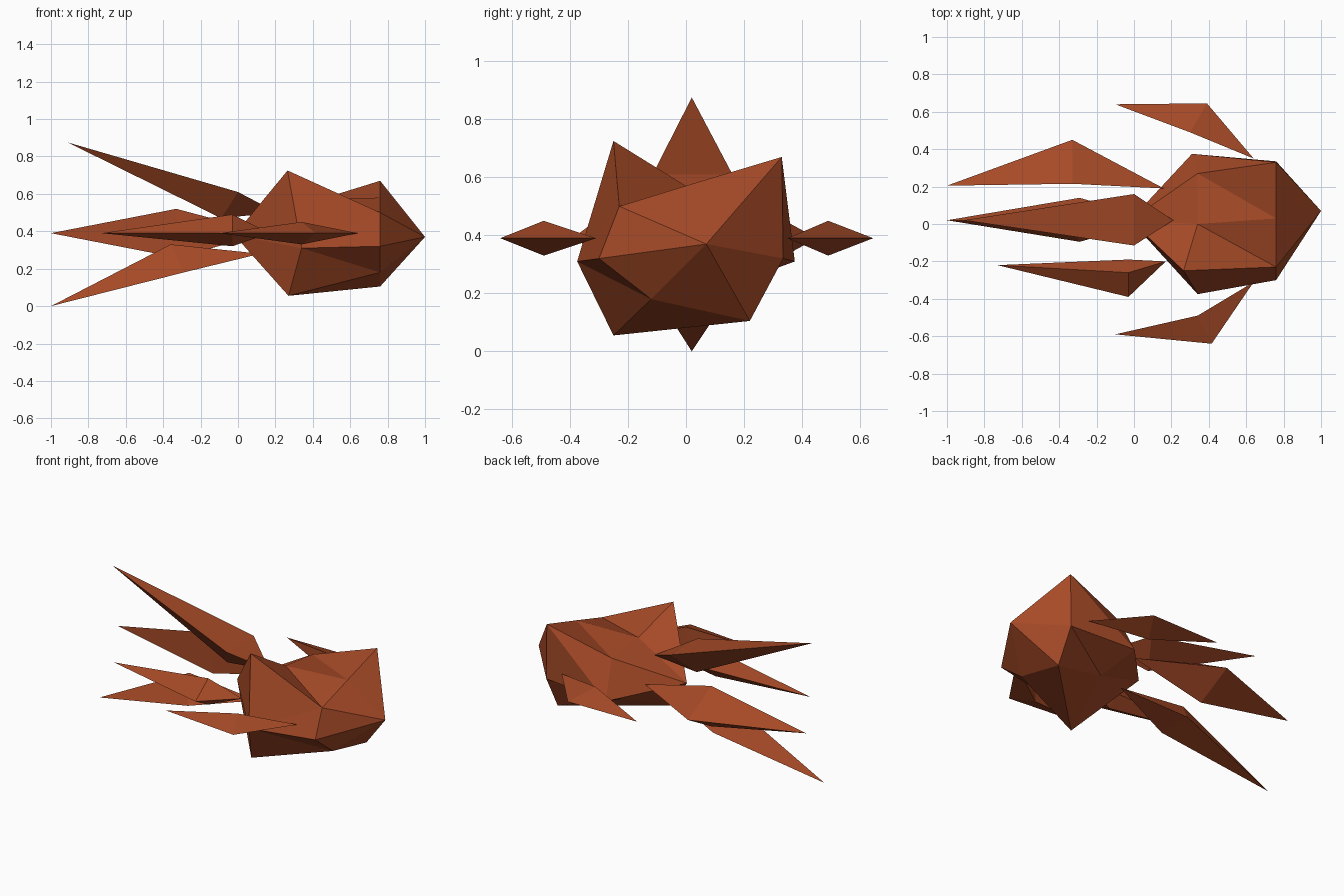
import bpy
import bmesh

# Remove the default object
default_object = bpy.data.objects.get("Cube")
if default_object is not None:
    bpy.data.objects.remove(default_object, do_unlink=True)

# Single rust colour shared by every part
rust = bpy.data.materials.new("rust_orange")
rust.use_nodes = True
rust_colour = (0.38, 0.068, 0.02, 1)
rust.diffuse_color = rust_colour
shader = next(node for node in rust.node_tree.nodes if node.type == "BSDF_PRINCIPLED")
shader.inputs["Base Color"].default_value = rust_colour
shader.inputs["Roughness"].default_value = 0.8


def finish(part_name, mesh_builder):
    """Turn a bmesh into a flat shaded object with outward normals."""
    bmesh.ops.recalc_face_normals(mesh_builder, faces=mesh_builder.faces[:])
    mesh = bpy.data.meshes.new(part_name)
    mesh_builder.to_mesh(mesh)
    mesh_builder.free()
    mesh.materials.append(rust)
    part = bpy.data.objects.new(part_name, mesh)
    bpy.context.scene.collection.objects.link(part)
    return part


def add_fan(mesh_builder, apex, ring):
    """Join an apex to a closed ring with triangles."""
    for index, vertex in enumerate(ring):
        following = ring[(index + 1) % len(ring)]
        mesh_builder.faces.new((apex, vertex, following))


def make_shard(part_name, tip, middle, root):
    """Long pointed shard: a tip and a root joined by a middle section."""
    mesh_builder = bmesh.new()
    ring = [mesh_builder.verts.new(point) for point in middle]
    for end in (tip, root):
        add_fan(mesh_builder, mesh_builder.verts.new(end), ring)
    return finish(part_name, mesh_builder)


def make_rock(part_name, nose, front_points, rear_points, tail, flipped):
    """Faceted body: two rings bridged by triangles, closed by two apexes."""
    mesh_builder = bmesh.new()
    front = [mesh_builder.verts.new(point) for point in front_points]
    rear = [mesh_builder.verts.new(point) for point in rear_points]
    add_fan(mesh_builder, mesh_builder.verts.new(nose), front)
    add_fan(mesh_builder, mesh_builder.verts.new(tail), rear)
    count = len(front)
    for index in range(count):
        following = (index + 1) % count
        if index == flipped:
            mesh_builder.faces.new((front[index], rear[index], rear[following]))
            mesh_builder.faces.new((front[index], rear[following], front[following]))
        else:
            mesh_builder.faces.new((front[index], rear[index], front[following]))
            mesh_builder.faces.new((rear[index], rear[following], front[following]))
    return finish(part_name, mesh_builder)


# Rock body, with a flat front ring and an uneven rear ring
front_x = 0.76
front_outline = [(0.33, 0.67), (0.03, 0.58), (-0.23, 0.5), (-0.3, 0.32),
                 (-0.12, 0.18), (0.22, 0.105), (0.335, 0.32)]
rear_ring = [(0.34, 0.27, 0.54), (0.34, 0, 0.57), (0.265, -0.25, 0.725),
             (0.34, -0.375, 0.31), (0.27, -0.25, 0.055),
             (0.36, 0.13, 0.22), (0.31, 0.375, 0.31)]
make_rock("rock_body",
          nose=(1, 0.07, 0.37),
          front_points=[(front_x, y, z) for y, z in front_outline],
          rear_points=rear_ring,
          tail=(-0.02, 0.02, 0.38),
          flipped=2)

# Side shards beside the body, at the same middle height
level = 0.39
make_shard("left_side_shard",
           tip=(-0.1, 0.64, level),
           middle=[(0.39, 0.645, level), (0.3, 0.49, 0.45), (0.3, 0.49, 0.33)],
           root=(0.64, 0.35, level))
make_shard("right_side_shard",
           tip=(-0.1, -0.59, level),
           middle=[(0.415, -0.64, level), (0.34, -0.49, 0.45), (0.34, -0.49, 0.33)],
           root=(0.64, -0.31, level))

# Trailing shards on either side of the tail
make_shard("left_tail_shard",
           tip=(-1, 0.205, level),
           middle=[(-0.33, 0.45, level), (-0.33, 0.215, 0.52), (-0.33, 0.215, 0.26)],
           root=(0.16, 0.19, level))
make_shard("right_tail_shard",
           tip=(-0.73, -0.22, level),
           middle=[(-0.03, -0.39, level), (-0.03, -0.26, 0.49),
                   (-0.03, -0.19, level), (-0.03, -0.26, 0.32)],
           root=(0.17, -0.2, level))

# Upper and lower trailing shards on the centre line
centre = 0.02
make_shard("upper_tail_shard",
           tip=(-0.91, centre, 0.875),
           middle=[(0, centre + 0.14, 0.61), (0, centre - 0.135, 0.61),
                   (-0.09, centre, 0.47)],
           root=(0.21, centre, 0.5))
make_shard("lower_tail_shard",
           tip=(-1, centre, 0),
           middle=[(-0.29, centre + 0.12, 0.18), (-0.29, centre - 0.115, 0.18),
                   (-0.36, centre, 0.33)],
           root=(0.12, centre, 0.28))
